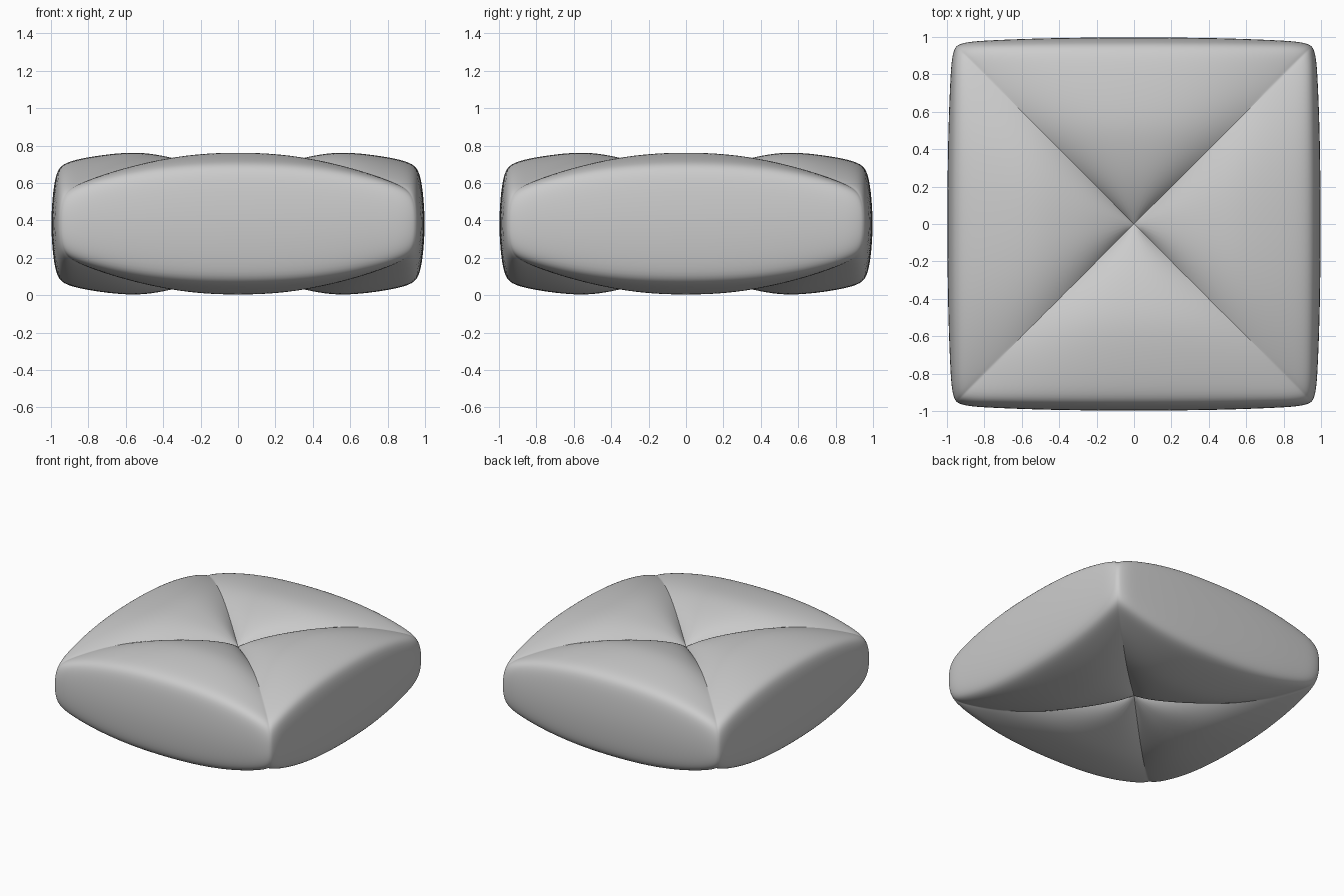
import bpy
import bmesh
import math
from mathutils import Matrix, Vector

cube = bpy.data.objects.get("Cube")
if cube:
    bpy.data.objects.remove(cube, do_unlink=True)

HALF_HEIGHT = 0.383
ACROSS = 14

# Profiles from the tufted centre to the rim:
# (lobe radius, lobe height, seam radius, seam height), heights above the middle
PROFILE = [
    (0, 0.2, 0, 0.2),
    (0.1, 0.265, 0.1, 0.23),
    (0.24, 0.325, 0.24, 0.27),
    (0.4, 0.365, 0.4, 0.298),
    (0.54, 0.385, 0.54, 0.3),
    (0.7, 0.372, 0.7, 0.27),
    (0.84, 0.35, 0.84, 0.22),
    (0.94, 0.323, 0.92, 0.185),
    (0.975, 0.27, 0.955, 0.14),
    (0.993, 0.14, 0.968, 0.07),
    (1, 0, 0.97, 0),
]


def round_corner(x, y, size):
    """Pull a point of a square ring onto a rounded corner near the rim."""
    radius = 0.07 * min(max((size - 0.75) / 0.2, 0), 1)
    inner = size - radius
    dx, dy = abs(x) - inner, abs(y) - inner
    if radius > 0 and dx > 0 and dy > 0:
        offset = Vector((dx, dy)).normalized() * radius
        x = math.copysign(inner + offset.x, x)
        y = math.copysign(inner + offset.y, y)
    return x, y


def lobe_point(row, a):
    """Blend the lobe profile into the seam profile across one lobe."""
    lobe_r, lobe_h, seam_r, seam_h = row
    w = 1 - abs(a) ** 2.4
    r = seam_r + (lobe_r - seam_r) * w
    h = seam_h + (lobe_h - seam_h) * w
    x, y = round_corner(a * r, -r, r)
    return Vector((x, y, h))


# Upper front lobe, then three turned copies and the mirrored underside
bm = bmesh.new()
spread = [math.sin(math.pi * (i / ACROSS - 0.5)) for i in range(ACROSS + 1)]
for side in (1, -1):
    for turn in range(4):
        spin = Matrix.Rotation(turn * math.pi / 2, 3, "Z")
        flip = Matrix.Diagonal((1, 1, side))
        grid = [[bm.verts.new(flip @ spin @ lobe_point(row, a)) for a in spread]
                for row in PROFILE]
        for near, far in zip(grid, grid[1:]):
            for i in range(ACROSS):
                bm.faces.new((near[i], far[i], far[i + 1], near[i + 1]))
bmesh.ops.remove_doubles(bm, verts=bm.verts, dist=0.0005)
bmesh.ops.recalc_face_normals(bm, faces=bm.faces)

# Sharp diagonal seams that fade out before the corners
crease = bm.edges.layers.float.new("crease_edge")
for edge in bm.edges:
    if all(abs(abs(v.co.x) - abs(v.co.y)) < 0.001 for v in edge.verts):
        reach = max(abs(v.co.x) for v in edge.verts)
        if reach < 0.8:
            edge[crease] = 1
            edge.smooth = False
for face in bm.faces:
    face.smooth = True
bmesh.ops.translate(bm, verts=bm.verts, vec=(0, 0, HALF_HEIGHT))

mesh = bpy.data.meshes.new("cushion")
bm.to_mesh(mesh)
bm.free()
cushion = bpy.data.objects.new("cushion", mesh)
bpy.context.collection.objects.link(cushion)
subdivision = cushion.modifiers.new("soft_surface", "SUBSURF")
subdivision.levels = subdivision.render_levels = 2

# Plain grey fabric
fabric = bpy.data.materials.new("grey_fabric")
fabric.use_nodes = True
colour = (0.6, 0.6, 0.6, 1)
fabric.diffuse_color = colour
fabric.node_tree.nodes["Principled BSDF"].inputs["Base Color"].default_value = colour
mesh.materials.append(fabric)
